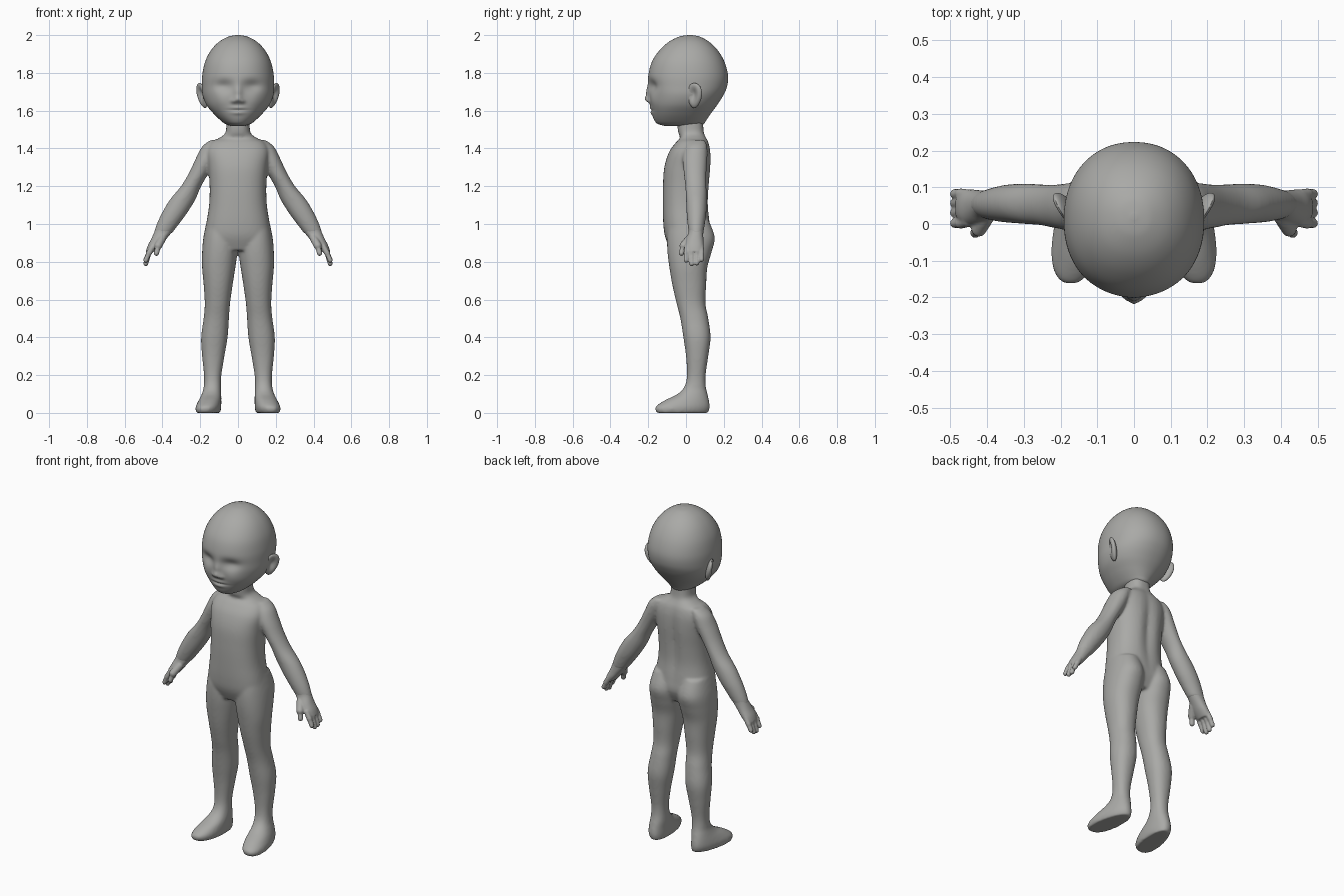
import bpy, bmesh, math
from mathutils import Vector, Matrix

cube = bpy.data.objects.get("Cube")
if cube:
    bpy.data.objects.remove(cube)

clay = bpy.data.materials.new("grey clay")
GREY = (0.40, 0.40, 0.385, 1)
clay.diffuse_color = GREY
clay.use_nodes = True
clay.node_tree.nodes["Principled BSDF"].inputs["Base Color"].default_value = GREY


def spline(rows, steps):
    """Smoothly resample a list of section rows."""
    out = []
    for i in range(len(rows) - 1):
        a, b, c, d = (rows[min(max(i + k, 0), len(rows) - 1)] for k in (-1, 0, 1, 2))
        for s in range(steps):
            t = s / steps
            out.append([q + t / 2 * (r - p + t * (2 * p - 5 * q + 4 * r - u
                        + t * (3 * (q - r) + u - p))) for p, q, r, u in zip(a, b, c, d)])
    return out + [list(rows[-1])]


def loft(bm, rows, power=2.2, side=1, segs=48, steps=6, tweak=None):
    """Skin level sections, each given as (z, x_min, x_max, y_min, y_max)."""
    rings = []
    for z, x0, x1, y0, y1 in spline(rows, steps):
        ring = []
        for i in range(segs):
            a = math.tau * i / segs
            c, s = math.cos(a), math.sin(a)
            x = (x0 + x1) / 2 + (x1 - x0) / 2 * math.copysign(abs(c) ** (2 / power), c)
            y = (y0 + y1) / 2 + (y1 - y0) / 2 * math.copysign(abs(s) ** (2 / power), s)
            p = Vector((x, y, z))
            if tweak:
                tweak(p)
            p.x *= side
            ring.append(bm.verts.new(p))
        rings.append(ring)
    for lo, hi in zip(rings, rings[1:]):
        for i in range(segs):
            j = (i + 1) % segs
            bm.faces.new((lo[i], lo[j], hi[j], hi[i]))
    bm.faces.new(rings[0])
    bm.faces.new(rings[-1])


def capsule(bm, a, b, r, side):
    """Rounded finger from a to b."""
    a, b = Vector((a[0] * side, *a[1:])), Vector((b[0] * side, *b[1:]))
    turn = (b - a).to_track_quat('Z', 'Y')
    verts = bmesh.ops.create_uvsphere(bm, u_segments=16, v_segments=11, radius=r)["verts"]
    for v in verts:
        v.co = turn @ v.co + (b if v.co.z > 0 else a)


def finish(name, bm, voxel=0, smooth=0):
    bmesh.ops.recalc_face_normals(bm, faces=bm.faces)
    for f in bm.faces:
        f.smooth = True
    mesh = bpy.data.meshes.new(name)
    bm.to_mesh(mesh)
    bm.free()
    mesh.materials.append(clay)
    ob = bpy.data.objects.new(name, mesh)
    bpy.context.collection.objects.link(ob)
    if voxel:
        m = ob.modifiers.new("fuse", 'REMESH')
        m.mode, m.voxel_size, m.use_smooth_shade = 'VOXEL', voxel, True
    if smooth:
        m = ob.modifiers.new("soften", 'SMOOTH')
        m.factor, m.iterations = 0.5, smooth
    return ob


def bump(u, v, su, sv):
    return math.exp(-(u / su) ** 2 - (v / sv) ** 2)


# Torso and neck: (z, half width, front, back)
TORSO = [(1.6, .062, -.04, .09), (1.52, .062, -.045, .093), (1.48, .068, -.04, .098),
         (1.455, .1, -.03, .11), (1.43, .145, -.055, .122), (1.38, .165, -.09, .132),
         (1.3, .157, -.115, .133), (1.2, .15, -.122, .125), (1.1, .153, -.123, .12),
         (1.0, .168, -.12, .128), (.93, .175, -.11, .13), (.86, .15, -.08, .1)]

# Leg and foot: (z, inner, outer, front, back)
LEG = [(1.02, .02, .165, -.09, .12), (.93, .005, .183, -.1, .152), (.85, .004, .19, -.098, .135),
       (.77, .014, .19, -.088, .113), (.68, .028, .182, -.073, .107), (.58, .042, .176, -.05, .103),
       (.5, .048, .182, -.03, .118), (.4, .055, .195, -.014, .13), (.3, .072, .19, 0, .118),
       (.2, .088, .18, .005, .104), (.14, .09, .182, -.008, .105), (.1, .09, .195, -.045, .114),
       (.065, .09, .21, -.115, .122), (.03, .09, .22, -.163, .126), (0, .095, .215, -.155, .118)]

# Arm: (z, inner, outer, front, back)
ARM = [(1.445, .09, .145, .02, .1), (1.41, .09, .19, -.005, .112), (1.35, .11, .222, -.018, .113),
       (1.27, .155, .26, -.012, .108), (1.2, .195, .302, -.004, .108), (1.13, .225, .36, 0, .11),
       (1.06, .268, .402, .003, .108), (1.0, .312, .43, .008, .1), (.95, .35, .447, .015, .092)]


def foot_turn(p):
    # Toes turn outward and the heel narrows near the ground
    k = max(0, 1 - p.z / 0.15)
    y = p.y + 0.02
    p.x = 0.152 + (p.x - 0.152) * (1 - 0.9 * k * y) - 0.14 * k * y


def spine_groove(p):
    if p.y > 0.03:
        p.y -= 0.016 * bump(p.x, p.z - 1.22, 0.03, 0.2)


body = bmesh.new()
loft(body, [(z, -w, w, f, b) for z, w, f, b in TORSO], 2.4, tweak=spine_groove)
for side in (1, -1):
    loft(body, LEG, 2.2, side, tweak=foot_turn)
    loft(body, ARM, 2.0, side)
finish("body", body, 0.0075, 10)

# Hands: palm, four fingers and a thumb
PALM = [(1.0, .315, .427, .01, .098), (.96, .347, .442, .014, .092), (.92, .38, .46, .002, .092),
        (.885, .408, .478, -.004, .094), (.855, .435, .488, .002, .09)]
FINGERS = [(.002, .808), (.03, .79), (.057, .793), (.082, .812)]
for side, label in ((1, "left"), (-1, "right")):
    hand = bmesh.new()
    loft(hand, PALM, 2.2, side, 32)
    for y, tip in FINGERS:
        capsule(hand, (.452, y * .9 + .005, .88), (.472, y, .845), .0155, side)
        capsule(hand, (.472, y, .845), (.488, y, tip), .0135, side)
    capsule(hand, (.4, .02, .925), (.422, -.014, .885), .021, side)
    capsule(hand, (.422, -.014, .885), (.432, -.024, .845), .0145, side)
    finish(label + "_hand", hand, 0.0045, 5)

# Head: (z, half width, front, back)
HEAD = [(2.0, .008, .012, .028), (1.992, .05, -.035, .072), (1.965, .1, -.09, .122),
        (1.92, .143, -.14, .168), (1.86, .174, -.18, .203), (1.79, .189, -.199, .222),
        (1.73, .191, -.2, .218), (1.68, .187, -.194, .197), (1.63, .167, -.188, .165),
        (1.585, .13, -.181, .132), (1.55, .094, -.168, .108), (1.53, .068, -.15, .095),
        (1.52, .04, -.115, .075)]

# Face relief: (x, z, spread x, spread z, push along y)
FACE = [(.075, 1.73, .05, .032, .022), (0, 1.715, .02, .04, -.006), (0, 1.69, .018, .03, -.012),
        (0, 1.66, .022, .018, -.022), (.024, 1.65, .012, .011, -.012), (0, 1.603, .05, .005, .006),
        (0, 1.615, .035, .01, -.006), (0, 1.588, .032, .01, -.006), (.09, 1.65, .04, .04, -.006)]


def face_relief(p):
    if p.y < -0.04:
        p.y += sum(d * bump(abs(p.x) - x, p.z - z, sx, sz) for x, z, sx, sz, d in FACE)


head = bmesh.new()
loft(head, [(z, -w, w, f, b) for z, w, f, b in HEAD], 2.15, segs=128, steps=10, tweak=face_relief)
finish("head", head, smooth=2)

# Ears: flattened shells with a hollow on the outer side
for side, label in ((1, "left"), (-1, "right")):
    ear = bmesh.new()
    bmesh.ops.create_uvsphere(ear, u_segments=40, v_segments=28, radius=1)
    place = (Matrix.Translation((.19, .045, 1.68)) @ Matrix.Rotation(math.radians(-28), 4, 'Z')
             @ Matrix.Rotation(math.radians(12), 4, 'Y') @ Matrix.Rotation(math.radians(-10), 4, 'X'))
    for v in ear.verts:
        x, y, z = v.co
        if x > 0:
            x -= 1.1 * bump(y + 0.1, z - 0.1, 0.5, 0.55)
        v.co = place @ Vector((x * 0.02, y * (0.042 + 0.008 * z), z * 0.068))
        v.co.x *= side
    finish(label + "_ear", ear)
